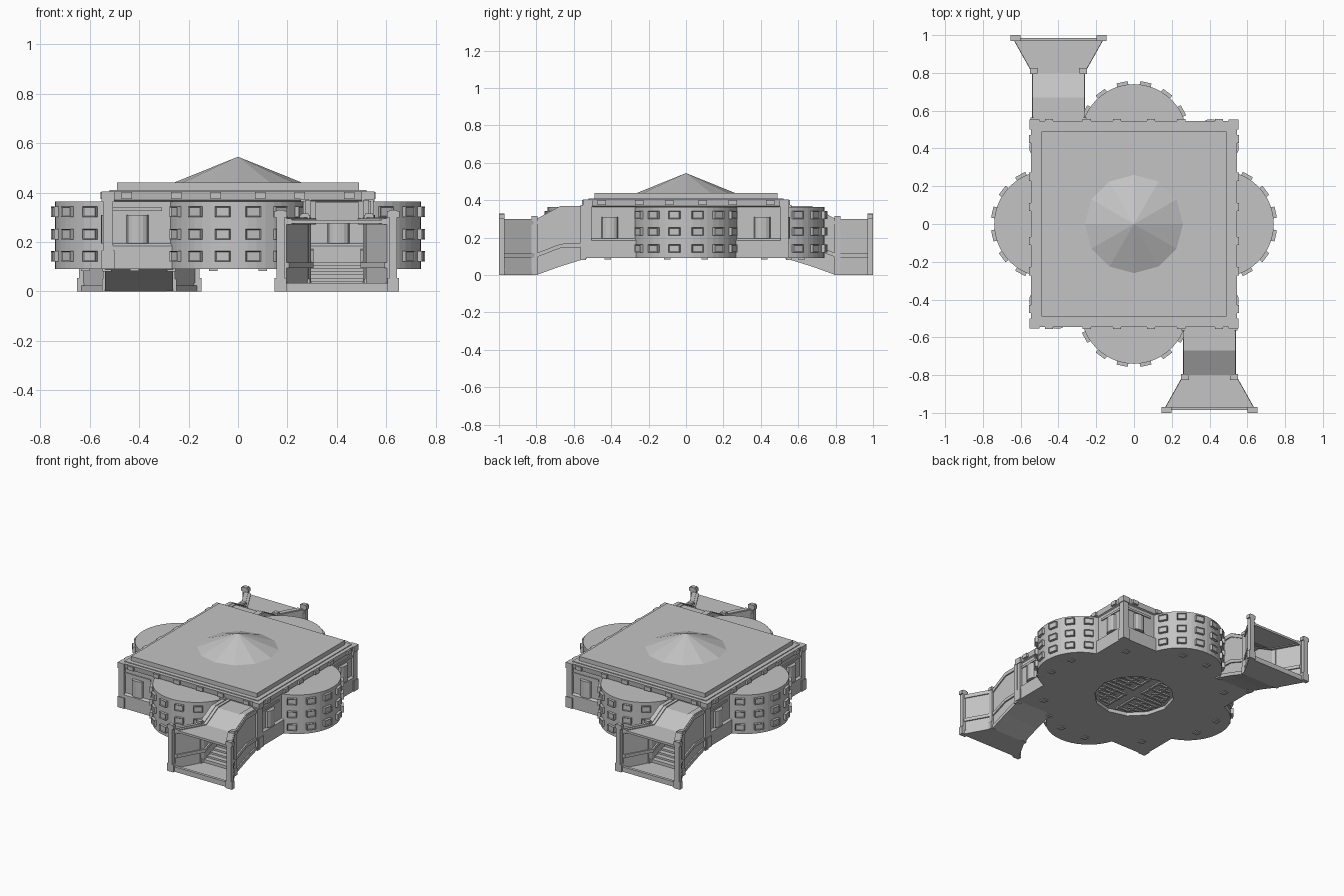
import bpy, bmesh, math
from mathutils import Matrix, Vector

cube = bpy.data.objects.get("Cube")
if cube:
    bpy.data.objects.remove(cube, do_unlink=True)

stone = bpy.data.materials.new("grey stone")
stone.use_nodes = True
stone.diffuse_color = (0.55, 0.55, 0.55, 1)
stone.node_tree.nodes["Principled BSDF"].inputs["Base Color"].default_value = (0.55, 0.55, 0.55, 1)


def finish(name, bm, turn=0):
    bmesh.ops.recalc_face_normals(bm, faces=bm.faces)
    mesh = bpy.data.meshes.new(name)
    bm.to_mesh(mesh)
    bm.free()
    mesh.materials.append(stone)
    ob = bpy.data.objects.new(name, mesh)
    ob.rotation_euler.z = turn
    bpy.context.collection.objects.link(ob)
    return ob


def loft(name, sections, turn=0):
    """Join equal-length closed loops into a capped solid."""
    bm = bmesh.new()
    rings = [[bm.verts.new(p) for p in s] for s in sections]
    n = len(rings[0])
    for a, b in zip(rings, rings[1:]):
        for i in range(n):
            j = (i + 1) % n
            bm.faces.new((a[i], a[j], b[j], b[i]))
    bm.faces.new(rings[0])
    bm.faces.new(rings[-1])
    return finish(name, bm, turn)


def prism(name, outline, z0, z1, turn=0):
    return loft(name, [[(x, y, z) for x, y in outline] for z in (z0, z1)], turn)


def box(name, x0, x1, y0, y1, z0, z1, turn=0):
    return prism(name, [(x0, y0), (x1, y0), (x1, y1), (x0, y1)], z0, z1, turn)


def cone(name, r0, r1, z0, z1):
    bm = bmesh.new()
    bmesh.ops.create_cone(bm, cap_ends=True, segments=12, radius1=r0, radius2=r1, depth=z1 - z0,
                          matrix=Matrix.Translation((0, 0, (z0 + z1) / 2)))
    return finish(name, bm)


# Square hall with plinth, cornice and stepped roof
profile = [(.545, .09), (.545, .185), (.53, .195), (.53, .365), (.54, .37),
           (.545, .405), (.52, .405), (.52, .41), (.49, .41), (.49, .44)]
hall = loft("main_hall", [[(h * sx, h * sy, z) for sx, sy in ((-1, -1), (1, -1), (1, 1), (-1, 1))]
                          for h, z in profile])
cone("roof_cone", .26, 0, .44, .545)

# Round recess under the floor, with a lattice of bars
cutter = cone("recess_cutter", .26, .26, .05, .115)
cutter.hide_render = True
cutter.hide_viewport = True
cut = hall.modifiers.new("recess", "BOOLEAN")
cut.object = cutter
cut.operation = "DIFFERENCE"
for i in range(-5, 6):
    p = i * .04
    half = math.sqrt(.23 ** 2 - p ** 2)
    gap = .03 if i % 2 else .09
    for s in (-1, 1):
        a, b = sorted((s * gap, s * half))
        if half > gap:
            box("recess_bar", a, b, p - .007, p + .007, .105, .117)
            if i % 2:
                box("recess_cross_bar", p - .007, p + .007, a, b, .105, .117)

# Parts that repeat on all four sides
R, CY = .282, .458
start = math.asin((.52 - CY) / R)
arc = [(R * math.cos(start + (math.pi - 2 * start) * i / 20),
        CY + R * math.sin(start + (math.pi - 2 * start) * i / 20)) for i in range(21)]


def window_column(angle, turn):
    """Three raised frames with sunken panes on the bay."""
    bm = bmesh.new()
    for z in (.142, .232, .322):
        place = (Matrix.Translation((0, CY, z)) @ Matrix.Rotation(angle, 4, "Z")
                 @ Matrix.Translation((0, R, 0)) @ Matrix.Diagonal((.06, .034, .042, 1)))
        bmesh.ops.create_cube(bm, size=1, matrix=place)
    out = Vector((-math.sin(angle), math.cos(angle), 0))
    bm.normal_update()
    fronts = [f for f in bm.faces if f.normal.dot(out) > .9]
    bmesh.ops.inset_individual(bm, faces=fronts, thickness=.006, depth=-.005)
    finish("bay_windows", bm, turn)


for side in range(4):
    turn = side * math.pi / 2
    prism("round_bay", arc, .09, .365, turn)
    for k in range(6):
        window_column(math.radians((k - 2.5) * 24.4), turn)
    # Cornice brackets
    for x in (-.45, -.25, -.09, .09, .25, .45):
        box("cornice_bracket", x - .022, x + .022, .525, .556, .375, .402, turn)
    # Curved niche panels and floor pads
    for s in (-1, 1):
        x = s * .407
        bow = [(x + .044 * math.cos(math.pi * i / 6), .53 + .025 * math.sin(math.pi * i / 6))
               for i in range(7)]
        prism("bow_panel", bow, .195, .31, turn)
        box("bow_frame", x - .1, x + .1, .52, .537, .325, .34, turn)
        box("floor_pad", s * .1 - .018, s * .1 + .018, .6, .636, .083, .095, turn)
    box("corner_pad", .4, .436, .4, .436, .083, .095, turn)
    # Corner pier with base and cap
    box("corner_pier", .505, .547, .505, .547, .09, .4, turn)
    box("corner_base", .5, .552, .5, .552, .09, .165, turn)
    box("corner_cap", .5, .552, .5, .552, .365, .405, turn)

# Covered stair porches: half width, y, underside, wall top, handrail height
CX = .4
stations = [(.13, -.53, .09, .37, .15), (.13, -.67, .047, .37, .145),
            (.13, -.80, 0, .30, .095), (.228, -.975, 0, .30, .095)]


def side_strip(name, s, inner, outer, span, turn):
    """Strip that follows a side of the porch; span gives its bottom and top."""
    rings = []
    for st in stations:
        lo, hi = span(st)
        a, b = CX + s * (st[0] - inner), CX + s * (st[0] + outer)
        rings.append([(a, st[1], lo), (b, st[1], lo), (b, st[1], hi), (a, st[1], hi)])
    loft(name, rings, turn)


def deck(name, span, turn):
    rings = []
    for st in stations:
        lo, hi = span(st)
        a, b = CX - st[0] + .01, CX + st[0] - .01
        rings.append([(a, st[1], lo), (b, st[1], lo), (b, st[1], hi), (a, st[1], hi)])
    loft(name, rings, turn)


def post(name, x, y, half, z0, z1, turn):
    box(name, x - half, x + half, y - .015, y + .015, z0, z1, turn)


for turn in (0, math.pi):
    deck("porch_floor", lambda t: (t[2], t[2] + .022), turn)
    deck("porch_roof", lambda t: (t[3] - .025, t[3] - .01), turn)
    for s in (-1, 1):
        side_strip("porch_wall", s, .025, 0, lambda t: (t[2], t[3]), turn)
        side_strip("porch_base_band", s, .01, .008, lambda t: (t[2], t[2] + .025), turn)
        side_strip("porch_rail_band", s, .035, .01, lambda t: (t[4], t[4] + .022), turn)
        side_strip("porch_top_band", s, .045, .008, lambda t: (t[3] - .03, t[3] - .004), turn)
        # End posts, inner posts and wall posts
        x = CX + s * .228
        post("end_post", x, -.985, .016, 0, .33, turn)
        post("end_post_base", x, -.985, .024, 0, .055, turn)
        post("end_post_cap", x, -.985, .026, .3, .325, turn)
        x = CX + s * .13
        post("inner_post", x, -.81, .016, 0, .315, turn)
        post("inner_post_base", x, -.81, .021, 0, .05, turn)
        post("inner_post_cap", x, -.81, .021, .29, .31, turn)
        post("wall_post", x, -.55, .018, .08, .375, turn)
    box("front_sill", CX - .228, CX + .228, -.985, -.965, 0, .035, turn)
    # Steps climbing to the hall
    for i in range(7):
        y = -.8 + i * .035
        z = .36 * (y + .035 + .8)
        box("porch_step", CX - .115, CX + .115, y, y + .036, z + .002, z + .03, turn)
